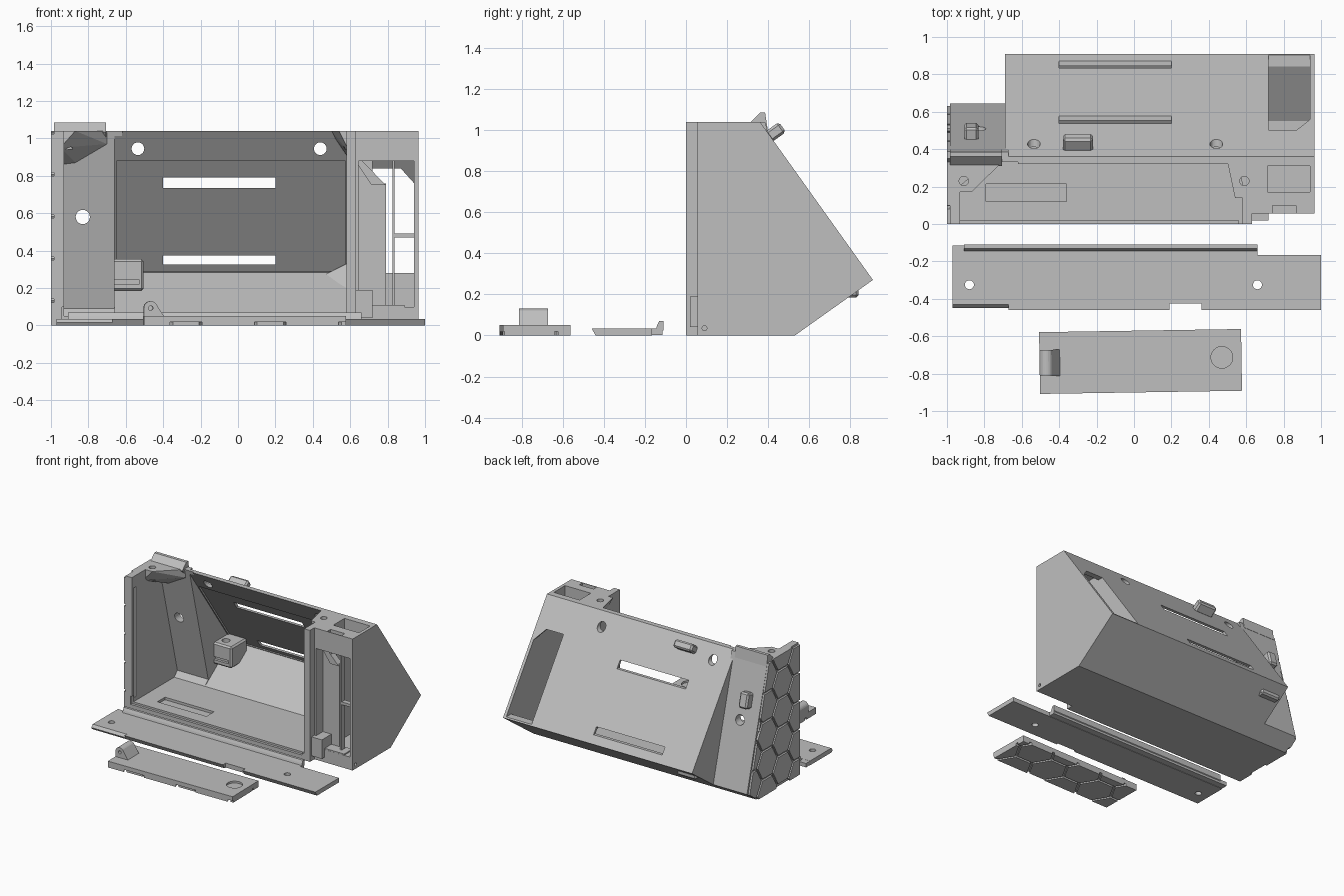
import bpy, bmesh, math
from mathutils import Matrix

if "Cube" in bpy.data.objects:
    bpy.data.objects.remove(bpy.data.objects["Cube"])

grey = bpy.data.materials.new("plain grey")
grey.use_nodes = True
COLOUR = (0.52, 0.52, 0.52, 1)
grey.diffuse_color = COLOUR
grey.node_tree.nodes["Principled BSDF"].inputs["Base Color"].default_value = COLOUR


def finish(name, bm):
    bmesh.ops.recalc_face_normals(bm, faces=bm.faces)
    me = bpy.data.meshes.new(name)
    bm.to_mesh(me)
    bm.free()
    me.materials.append(grey)
    ob = bpy.data.objects.new(name, me)
    bpy.context.collection.objects.link(ob)
    return ob


def prisms(name, outlines, axis, a, b):
    """Extrude flat outlines along an axis from a to b."""
    place = {"x": lambda t, u, v: (t, u, v),
             "y": lambda t, u, v: (u, t, v),
             "z": lambda t, u, v: (u, v, t)}[axis]
    bm = bmesh.new()
    for pts in outlines:
        ends = [[bm.verts.new(place(t, u, v)) for u, v in pts] for t in (a, b)]
        bm.faces.new(ends[0])
        bm.faces.new(ends[1])
        for i in range(len(pts)):
            j = (i + 1) % len(pts)
            bm.faces.new((ends[0][i], ends[0][j], ends[1][j], ends[1][i]))
    return finish(name, bm)


def prism(name, pts, axis, a, b):
    return prisms(name, [pts], axis, a, b)


def box(name, x, y, z):
    return prism(name, [(x[0], y[0]), (x[1], y[0]), (x[1], y[1]), (x[0], y[1])], "z", *z)


def circle(u, v, r, n=24):
    return [(u + r * math.cos(math.tau * i / n), v + r * math.sin(math.tau * i / n)) for i in range(n)]


def hull(name, pts):
    bm = bmesh.new()
    bmesh.ops.convex_hull(bm, input=[bm.verts.new(p) for p in pts])
    return finish(name, bm)


def combine(ob, tool, op="DIFFERENCE"):
    mod = ob.modifiers.new("combine", "BOOLEAN")
    mod.operation, mod.solver, mod.object = op, "EXACT", tool
    bpy.context.view_layer.update()
    bpy.context.view_layer.objects.active = ob
    bpy.ops.object.modifier_apply(modifier=mod.name)
    bpy.data.objects.remove(tool)


def cut(ob, *tools):
    for t in tools:
        combine(ob, t)


def hexes(u0, u1, v0, v1, r, gap):
    """Outlines of a honeycomb covering a rectangle."""
    out, col, u = [], 0, u0
    h = r * math.sqrt(3)
    while u < u1 + r:
        v = v0 + (h / 2 if col % 2 else 0)
        while v < v1 + h:
            out.append(circle(u, v, r - gap, 6))
            v += h
        u += 1.5 * r
        col += 1
    return out


# Enclosure shell: wide main section plus the steeper narrow end
SIDE = [(0, 0), (0.53, 0), (0.63, 0.075), (0.385, 1.04), (0, 1.04)]
shell = prism("enclosure_shell", [(0, 0), (0.53, 0), (0.91, 0.27), (0.36, 1.04), (0, 1.04)], "x", -0.69, 0.965)
combine(shell, prism("end", [(0, 0), (0.53, 0), (0.645, 0.082), (0.385, 1.04), (0, 1.04)],
                     "x", -0.985, -0.67), "UNION")

# Main cavity, thinned back panel and narrow end cavity
cut(shell,
    prism("c", [(-0.1, 0.05), (0.53, 0.05), (0.86, 0.284), (0.27, 1.11), (-0.1, 1.11)], "x", -0.66, 0.58),
    prism("c", [(0.3, 0.29), (0.87, 0.29), (0.45, 0.88), (0.3, 0.88)], "x", -0.65, 0.575),
    prism("c", [(-0.1, 0.05), (0.53, 0.05), (0.57, 0.09), (0.315, 1.11), (-0.1, 1.11)], "x", -0.93, -0.62))

# Vent slots, screw holes, label recess in the floor
cut(shell,
    box("c", (-0.4, 0.2), (0.3, 1.2), (0.735, 0.79)),
    box("c", (-0.4, 0.2), (0.3, 1.2), (0.325, 0.375)),
    box("c", (-0.79, -0.36), (0.12, 0.215), (0.03, 0.1)),
    prism("c", circle(-0.83, 0.58, 0.038), "y", 0.3, 0.9),
    prism("c", circle(-0.535, 0.945, 0.034), "y", 0.2, 0.9),
    prism("c", circle(0.44, 0.945, 0.034), "y", 0.2, 0.9),
    prism("c", circle(0.09, 0.035, 0.012), "x", 0.9, 1.1))

# Side compartment: set-back front, hollow, rear opening and top pocket
cut(shell,
    box("c", (0.63, 1.1), (-0.1, 0.055), (-0.1, 1.2)),
    box("c", (0.645, 0.725), (0.0, 0.14), (0.1, 0.88)),
    prism("c", [(-0.1, 0.1), (0.55, 0.1), (0.85, 0.285), (0.43, 0.88), (-0.1, 0.88)], "x", 0.72, 0.942),
    prism("c", [(0.72, 0.28), (0.942, 0.28), (0.942, 0.76), (0.87, 0.84), (0.72, 0.84)], "y", 0.4, 1.2),
    box("c", (0.715, 0.94), (0.17, 0.31), (0.93, 1.2)),
    box("c", (0.74, 0.865), (0.06, 0.1), (0.98, 1.2)))

# Corner gussets with screw holes
for pts in (
        [(-0.95, 0.34, 1.04), (-0.7, 0.335, 1.04), (-0.87, 0.17, 1.04), (-0.95, 0.17, 1.04),
         (-0.7, 0.345, 0.97), (-0.95, 0.17, 0.95), (-0.95, 0.37, 0.86), (-0.87, 0.37, 0.87)],
        [(0.5, 0.33, 1.04), (0.54, 0.14, 1.04), (0.6, 0.14, 1.04), (0.6, 0.34, 1.04),
         (0.6, 0.14, 0.92), (0.6, 0.4, 0.88), (0.52, 0.35, 1.0)],
        [(0.47, 0.84, 0.275), (0.6, 0.84, 0.275), (0.6, 0.82, 0.34), (0.6, 0.72, 0.18)]):
    combine(shell, hull("gusset", pts), "UNION")
for x in (-0.91, 0.59):
    cut(shell, prism("c", circle(x, 0.23, 0.025), "z", 0.94, 1.2))

# Raised cap over the narrow end
combine(shell, prism("cap", [(0.31, 1.035), (0.36, 1.085), (0.385, 1.085), (0.398, 1.0), (0.34, 1.0)],
                     "x", -0.985, -0.705), "UNION")

# Groove along the end wall front, and inner rim step
cut(shell,
    box("c", (-0.95, -0.9), (0.03, 0.05), (0.08, 0.95)),
    box("c", (-0.94, 0.56), (-0.1, 0.02), (0.035, 0.1)))

# Honeycomb tiles on the end wall
tiles = prisms("end_wall_tiles", hexes(0.02, 0.66, 0.02, 1.04, 0.13, 0.01), "x", -1.0, -0.98)
combine(tiles, prism("c", SIDE, "x", -1.1, -0.9), "INTERSECT")

# Compartment grille, web and bracket
box("grille_upright", (0.825, 0.838), (0.1, 0.14), (0.09, 0.89))
box("grille_crossbar", (0.83, 0.945), (0.1, 0.14), (0.47, 0.492))
box("grille_panel", (0.715, 0.79), (0.14, 0.18), (0.09, 0.76))
prism("compartment_web", [(0.64, 0.885), (0.64, 0.86), (0.715, 0.75), (0.79, 0.75), (0.66, 0.885)], "y", 0.13, 0.18)
box("compartment_bracket", (0.6, 0.72), (0.02, 0.2), (0.04, 0.19))
box("compartment_step", (0.66, 0.89), (0.056, 0.16), (0.05, 0.11))


# Cable clips standing on the back panels
def clip(name, size, centre, tilt):
    bm = bmesh.new()
    bmesh.ops.create_cube(bm, size=1)
    bmesh.ops.scale(bm, vec=size, verts=bm.verts)
    bmesh.ops.bevel(bm, geom=bm.edges[:], offset=0.012, segments=1, affect="EDGES")
    bm.transform(Matrix.Translation(centre) @ Matrix.Rotation(math.radians(tilt), 4, "X"))
    return finish(name, bm)


clip("back_clip", (0.16, 0.085, 0.06), (-0.3, 0.435, 0.99), 35.5)
clip("end_clip", (0.075, 0.08, 0.12), (-0.87, 0.49, 0.74), 15)

# Screw block inside the lower back corner
block = clip("inner_screw_block", (0.17, 0.2, 0.17), (-0.59, 0.74, 0.27), 0)
cut(block, prism("c", circle(-0.61, 0.72, 0.03), "z", 0.3, 0.5),
    box("c", (-0.7, -0.53), (0.6, 0.66), (0.22, 0.245)))

# Front cover strip with lip, notch, chamfer and screw holes
cover = prism("cover_strip", [(-0.44, 0), (-0.165, 0), (-0.165, 0.035), (-0.46, 0.035)], "x", -0.97, 1.0)
combine(cover, box("b", (-0.97, 0.66), (-0.2, -0.115), (0.003, 0.034)), "UNION")
combine(cover, prism("lip", [(-0.15, 0.02), (-0.125, 0.01), (-0.11, 0.025), (-0.11, 0.07), (-0.13, 0.07), (-0.14, 0.05)],
                     "x", -0.91, 0.66), "UNION")
cut(cover,
    box("c", (0.19, 0.36), (-0.6, -0.425), (-0.1, 0.1)),
    prism("c", [(-0.5, 0.005), (-0.455, 0.008), (-0.43, 0.036), (-0.43, 0.1), (-0.5, 0.1)], "x", -1.1, -0.67))
for x in (-0.88, 0.66):
    cut(cover, prism("c", circle(x, -0.325, 0.024), "z", -0.1, 0.1))

# Small door: plate, finger dimple, hinge knuckle and honeycomb underside
W, D = 0.54, 0.165
door = box("door_plate", (-W, W), (-D, D), (0.018, 0.05))
cut(door, prism("c", circle(0.435, 0.015, 0.058, 32), "z", 0.035, 0.1))
knuckle = prism("door_knuckle",
                [(-0.54, 0.04)] + [(-0.503 + 0.037 * math.cos(a), 0.093 + 0.037 * math.sin(a))
                                   for a in [math.radians(180 - 15 * i) for i in range(10)]] + [(-0.425, 0.04)],
                "y", -0.07, 0.07)
cut(knuckle, prism("c", circle(-0.503, 0.093, 0.012), "y", -0.2, 0.2))
door_tiles = prisms("door_tiles", hexes(-W, W, -D, D, 0.15, 0.01), "z", 0, 0.02)
combine(door_tiles, box("c", (-W, W), (-D, D), (-0.1, 0.1)), "INTERSECT")
for ob in (door, knuckle, door_tiles):
    ob.location = (0.035, -0.735, 0)
    ob.rotation_euler.z = math.radians(0.9)
